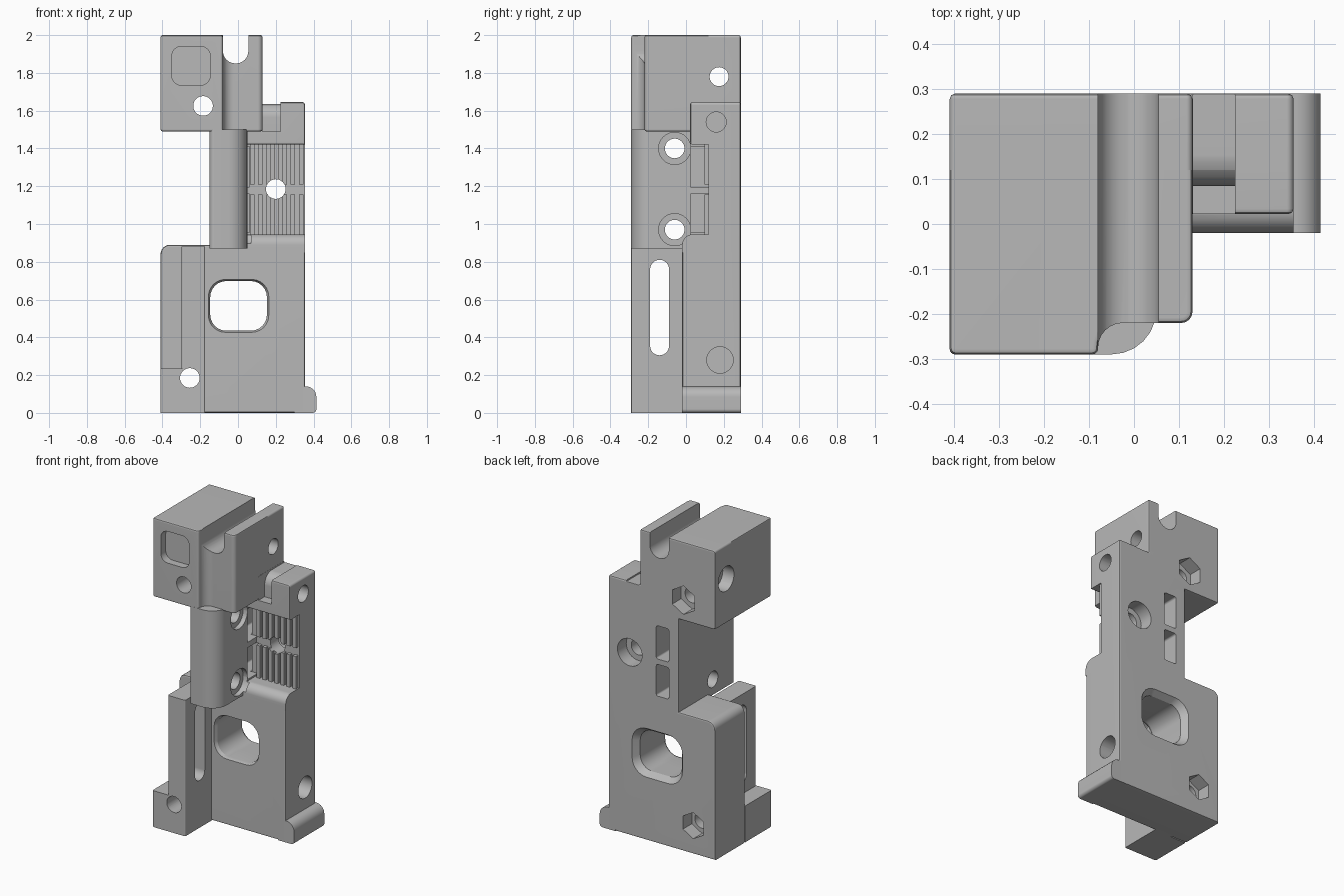
import bpy, bmesh
from math import sin, cos, pi, radians
from mathutils import Vector

cube = bpy.data.objects.get("Cube")
if cube:
    bpy.data.objects.remove(cube)

grey = bpy.data.materials.new("plain_grey")
grey.use_nodes = True
grey.diffuse_color = (0.48, 0.48, 0.48, 1)
for node in grey.node_tree.nodes:
    if node.type == 'BSDF_PRINCIPLED':
        node.inputs["Base Color"].default_value = grey.diffuse_color

SEAM = 0.12   # depth where the front parts meet the back plate
BACK = 0.29
parts, cutters = [], []


def rounded(points, steps=6):
    """Replace each corner that carries a radius with an arc."""
    out = []
    for i, p in enumerate(points):
        c = Vector(p[:2])
        if len(p) < 3:
            out.append(c)
            continue
        u = (Vector(points[i - 1][:2]) - c).normalized()
        v = (Vector(points[(i + 1) % len(points)][:2]) - c).normalized()
        half = u.angle(v) / 2
        r = p[2]
        centre = c + (u + v).normalized() * r / sin(half)
        s = c + u * r * cos(half) / sin(half) - centre
        e = c + v * r * cos(half) / sin(half) - centre
        phi = s.angle(e)
        for k in range(steps + 1):
            f = k / steps
            out.append(centre + (s * sin((1 - f) * phi) + e * sin(f * phi)) / sin(phi))
    return out


def rect(a0, a1, b0, b1, r=0):
    pts = [(a0, b0), (a1, b0), (a1, b1), (a0, b1)]
    return [(*p, r) for p in pts] if r else pts


def ring(a, b, r, n=32):
    return [(a + r * sin(2 * pi * i / n), b + r * cos(2 * pi * i / n)) for i in range(n)]


def prism(name, axis, points, t0, t1, caps=(), flare=1, cut=False):
    """Extrude a profile along an axis; soften the rims of the listed caps."""
    place = {'X': lambda p, t: (t, p.x, p.y),
             'Y': lambda p, t: (p.x, t, p.y),
             'Z': lambda p, t: (p.x, p.y, t)}[axis]
    prof = rounded(points)
    mid = sum(prof, Vector((0, 0))) / len(prof)
    bm = bmesh.new()
    lo = [bm.verts.new(place(p, t0)) for p in prof]
    hi = [bm.verts.new(place(mid + (p - mid) * flare, t1)) for p in prof]
    ends = [bm.faces.new(lo), bm.faces.new(hi[::-1])]
    n = len(prof)
    for i in range(n):
        j = (i + 1) % n
        bm.faces.new((lo[i], hi[i], hi[j], lo[j]))
    bmesh.ops.recalc_face_normals(bm, faces=bm.faces[:])
    rims = [e for c in caps for e in ends[c].edges
            if not all(abs(v.co.y - SEAM) < 1e-4 for v in e.verts)]
    if rims:
        bmesh.ops.bevel(bm, geom=rims, offset=0.012, segments=2,
                        profile=0.5, affect='EDGES')
    mesh = bpy.data.meshes.new(name)
    bm.to_mesh(mesh)
    bm.free()
    mesh.materials.append(grey)
    ob = bpy.data.objects.new(name, mesh)
    bpy.context.scene.collection.objects.link(ob)
    ob.hide_render = cut
    (cutters if cut else parts).append(ob)
    return ob


def cutter(name, axis, points, t0, t1, flare=1):
    prism(name, axis, points, t0, t1, flare=flare, cut=True)


# Back plate with the full outline
prism("back_plate", 'Y', [
    (-0.41, 0), (0.355, 0), (0.355, 1.645, 0.015), (0.13, 1.645),
    (0.13, 2, 0.013), (-0.41, 2, 0.013), (-0.41, 1.49, 0.013), (-0.15, 1.49),
    (-0.15, 0.89), (-0.41, 0.89, 0.05)], SEAM, BACK, caps=[1])

# Head block with a stepped front
prism("head_block", 'Z', [
    (-0.41, SEAM), (-0.41, -0.29, 0.013), (-0.08, -0.29, 0.013),
    (-0.08, -0.22, 0.055), (0.13, -0.22, 0.025), (0.13, SEAM)],
    1.49, 2, caps=[0, 1])

# Neck with one broad rounded edge
prism("neck", 'Z', [
    (-0.15, SEAM), (-0.15, -0.29, 0.025), (0.05, -0.29, 0.1), (0.05, SEAM)], 0.87, 1.5)

# Upper ear beside the neck
prism("upper_ear", 'Y', [
    (0.04, 1.42), (0.355, 1.42), (0.355, 1.645, 0.015), (0.04, 1.645)],
    0.022, SEAM, caps=[0])

# Lower body, ledge and foot
prism("lower_body", 'Y', [
    (-0.41, 0), (0.355, 0), (0.355, 0.89), (-0.41, 0.89, 0.05)],
    -0.02, SEAM, caps=[0])
prism("ledge", 'X', [
    (-0.02, 0.85), (-0.02, 0.945, 0.055), (SEAM, 0.945), (SEAM, 0.85)], 0.04, 0.355)
prism("foot", 'Y', [
    (0.3, 0), (0.415, 0, 0.02), (0.415, 0.14, 0.055), (0.3, 0.14)],
    -0.02, BACK)

# Side column on its base block
prism("side_column", 'Z', [
    (-0.30, 0), (-0.30, -0.29, 0.012), (-0.175, -0.29, 0.006), (-0.175, 0)], 0, 0.88)
prism("column_base", 'Z', [
    (-0.41, -0.02), (-0.41, -0.29, 0.012), (-0.175, -0.29, 0.006), (-0.175, -0.02)],
    0, 0.235)

# Grip ribs in two rows
for row, (z0, z1) in enumerate([(0.94, 1.155), (1.21, 1.425)]):
    for i in range(7):
        x = 0.076 + i * 0.043
        prism(f"grip_rib_{row}_{i}", 'Y', rect(x - 0.012, x + 0.012, z0, z1), 0.097, SEAM + 0.005)

# Head cuts: top slot, front pocket, saddle beside the head
cutter("top_slot", 'Y', [
    (-0.08, 1.85, 0.066), (0.055, 1.85, 0.066), (0.055, 2.1), (-0.08, 2.1)], -0.5, 0.5)
cutter("front_pocket", 'Y', rect(-0.35, -0.147, 1.735, 1.94, 0.05), -0.5, -0.24)
cutter("saddle", 'X', [
    (-0.1, 1.49), (0.085, 1.49), (0.085, 1.635, 0.07), (0.4, 1.637),
    (0.4, 1.75), (-0.1, 1.75)], 0.131, 0.225)

# Front to back bores with nut pockets and a counterbore behind
for x, z, r, sides in [(-0.185, 1.625, 0.092, 6), (-0.255, 0.185, 0.085, 6),
                       (0.2, 1.185, 0.088, 32)]:
    cutter("bore", 'Y', ring(x, z, 0.052), -0.5, 0.5)
    cutter("bore_pocket", 'Y', ring(x, z, r, sides), 0.2, 0.5)

# Sideways bores
cutter("head_cross_bore", 'X', ring(0.175, 1.78, 0.05), -0.6, 0.6)
cutter("head_cross_pocket", 'X', ring(0.175, 1.78, 0.08), -0.6, -0.33)
for z in (0.97, 1.40):
    cutter("neck_bore", 'X', ring(-0.06, z, 0.052), -0.25, 0.07)
    cutter("neck_counterbore", 'X', ring(-0.06, z, 0.085), 0.02, 0.07)
cutter("ear_bore", 'X', ring(0.16, 1.54, 0.053), 0.25, 0.6)
cutter("lower_bore", 'X', ring(0.18, 0.28, 0.07), 0.2, 0.6)
cutter("column_slot", 'X', rect(-0.19, -0.09, 0.305, 0.81, 0.049), -0.6, -0.1)

# Window with flared rims
window = rect(-0.147, 0.153, 0.435, 0.698, 0.085)
cutter("window", 'Y', window, -0.5, 0.5)
cutter("window_back_flare", 'Y', window, 0.25, 0.30, flare=1.25)
cutter("window_front_flare", 'Y', window, 0.0, -0.03, flare=1.1)

# Strap slots that turn from the back into the side of the neck
for z0, z1 in [(0.955, 1.16), (1.195, 1.41)]:
    cutter("strap_slot_back", 'Y', rect(-0.08, 0.01, z0, z1, 0.012), 0.03, 0.5)
    cutter("strap_slot_side", 'Y', rect(-0.08, 0.06, z0, z1), 0.025, 0.13)


def bounds(ob):
    return [(min(v.co[k] for v in ob.data.vertices),
             max(v.co[k] for v in ob.data.vertices)) for k in range(3)]


# Cut every part with the cutters that reach it
for part in parts:
    pb = bounds(part)
    for c in cutters:
        if all(p[0] < q[1] and q[0] < p[1] for p, q in zip(pb, bounds(c))):
            mod = part.modifiers.new(c.name, 'BOOLEAN')
            mod.operation = 'DIFFERENCE'
            mod.solver = 'EXACT'
            mod.object = c
bpy.context.view_layer.update()
depsgraph = bpy.context.evaluated_depsgraph_get()
meshes = [bpy.data.meshes.new_from_object(p.evaluated_get(depsgraph)) for p in parts]
for part, mesh in zip(parts, meshes):
    part.modifiers.clear()
    part.data = mesh
for c in cutters:
    bpy.data.objects.remove(c)

# Smooth the curved walls and keep the flats crisp
bpy.ops.object.select_all(action='DESELECT')
for part in parts:
    part.select_set(True)
bpy.context.view_layer.objects.active = parts[0]
bpy.ops.object.shade_smooth_by_angle(angle=radians(25))
for part in parts:
    part.modifiers.new("even_normals", 'WEIGHTED_NORMAL').keep_sharp = True
